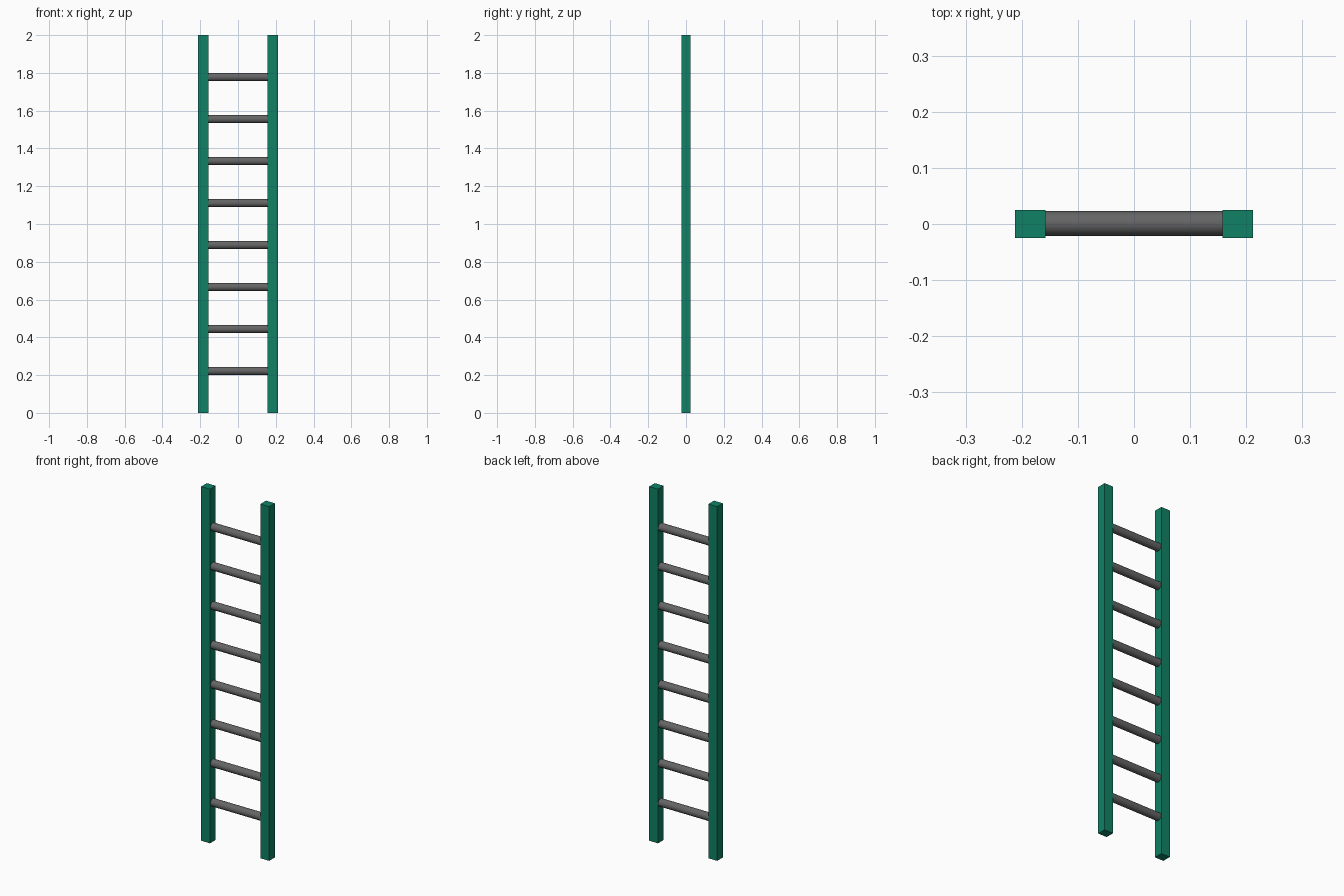
import bpy
import math

if "Cube" in bpy.data.objects:
    bpy.data.objects.remove(bpy.data.objects["Cube"])

HEIGHT = 2.0
RAIL_X, RAIL_W, RAIL_D = 0.185, 0.055, 0.05
RUNGS = 8

green = bpy.data.materials.new("green_paint")
green.diffuse_color = (0.005, 0.22, 0.13, 1)
green.use_nodes = True
green.node_tree.nodes["Principled BSDF"].inputs["Base Color"].default_value = green.diffuse_color
grey = bpy.data.materials.new("dark_grey")
grey.diffuse_color = (0.13, 0.13, 0.13, 1)
grey.use_nodes = True
grey.node_tree.nodes["Principled BSDF"].inputs["Base Color"].default_value = grey.diffuse_color

# Side rails: square-section uprights
for name, side in (("left_rail", -1), ("right_rail", 1)):
    bpy.ops.mesh.primitive_cube_add(size=1, location=(side * RAIL_X, 0, HEIGHT / 2))
    rail = bpy.context.object
    rail.name = name
    rail.scale = (RAIL_W, RAIL_D, HEIGHT)
    bpy.ops.object.transform_apply(location=False, rotation=False, scale=True)
    rail.data.materials.append(green)

# Rungs: round bars evenly spaced, ends set into the rails
for i in range(1, RUNGS + 1):
    bpy.ops.mesh.primitive_cylinder_add(
        vertices=32, radius=0.022, depth=2 * (RAIL_X - RAIL_W / 2) + 0.01,
        location=(0, 0.001, HEIGHT * i / (RUNGS + 1)),
        rotation=(0, math.pi / 2, 0))
    rung = bpy.context.object
    rung.name = f"rung_{i}"
    rung.data.materials.append(grey)
    bpy.ops.object.shade_smooth_by_angle(angle=math.radians(40))
